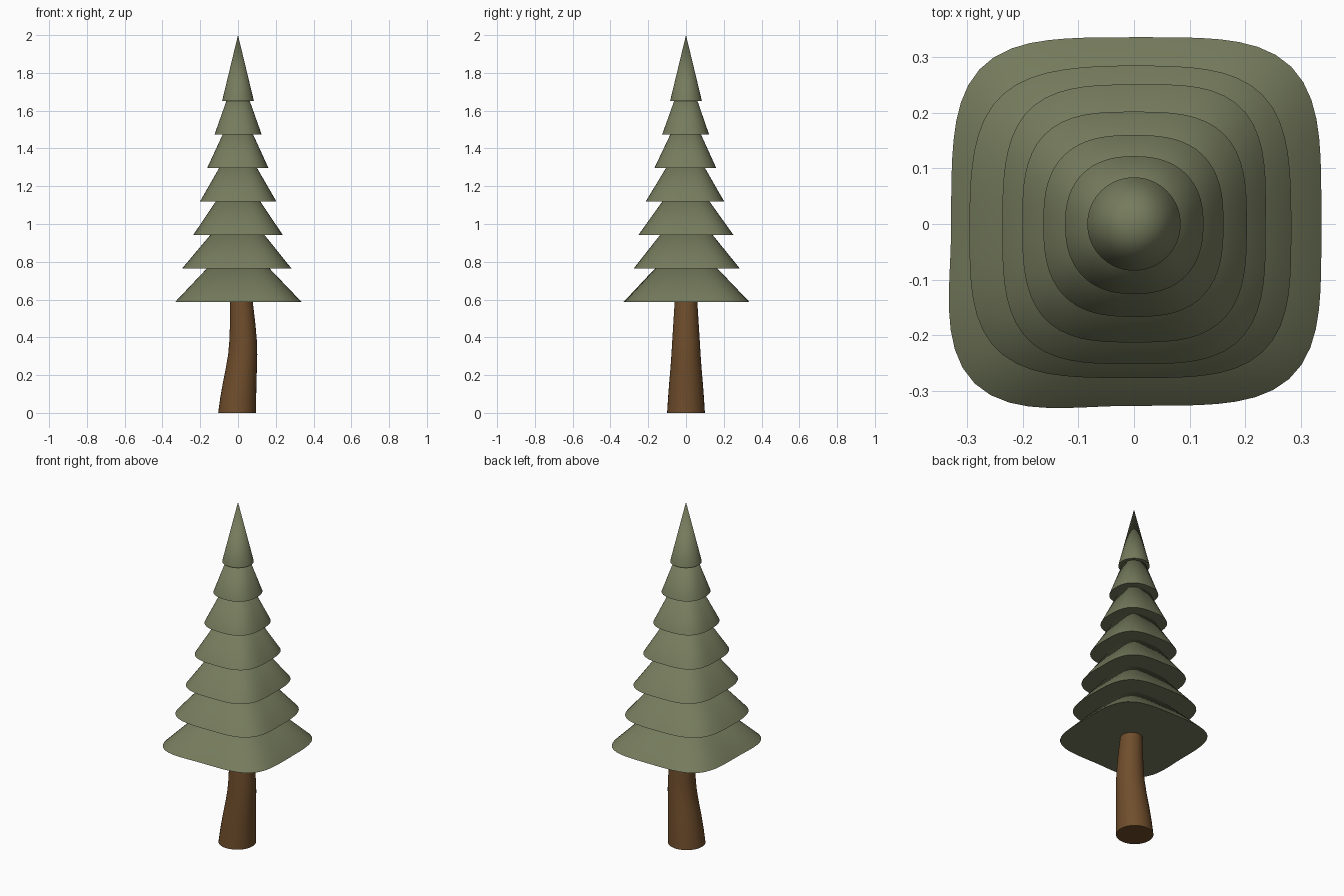
import bpy, bmesh, math

if "Cube" in bpy.data.objects:
    bpy.data.objects.remove(bpy.data.objects["Cube"])


def material(name, rgb):
    m = bpy.data.materials.new(name)
    m.diffuse_color = (*rgb, 1)
    m.use_nodes = True
    m.node_tree.nodes["Principled BSDF"].inputs["Base Color"].default_value = m.diffuse_color
    return m


def finish(bm, name, mat):
    bmesh.ops.recalc_face_normals(bm, faces=bm.faces[:])
    me = bpy.data.meshes.new(name)
    bm.to_mesh(me)
    bm.free()
    me.materials.append(mat)
    ob = bpy.data.objects.new(name, me)
    bpy.context.collection.objects.link(ob)
    bpy.ops.object.select_all(action='DESELECT')
    ob.select_set(True)
    bpy.context.view_layer.objects.active = ob
    bpy.ops.object.shade_smooth_by_angle(angle=math.radians(40))


def bridge(bm, a, b):
    for i in range(len(a)):
        j = (i + 1) % len(a)
        bm.faces.new((a[i], a[j], b[j], b[i]))


def branch_tier(name, z, right, back, left, front, power, corners, height, mat, sides=72):
    """Capped cone on a rounded-square outline with slightly uneven corners."""
    bm = bmesh.new()
    rim = []
    for i in range(sides):
        t = 2 * math.pi * i / sides
        c, s = math.cos(t), math.sin(t)
        a = right if c > 0 else left
        b = back if s > 0 else front
        r = (abs(c / a) ** power + abs(s / b) ** power) ** (-1 / power)
        r *= 1 + (corners[i * 4 // sides] - 1) * math.sin(2 * t) ** 2
        rim.append(bm.verts.new((r * c, r * s, z)))
    tip = bm.verts.new((0, 0, z + height))
    for i in range(sides):
        bm.faces.new((rim[i], rim[(i + 1) % sides], tip))
    bm.faces.new(rim)
    finish(bm, name, mat)


def trunk(profile, mat, sides=32):
    bm = bmesh.new()
    rings = []
    for z, x, r in profile:
        rings.append([bm.verts.new((x + r * math.cos(2 * math.pi * i / sides),
                                    r * math.sin(2 * math.pi * i / sides), z))
                      for i in range(sides)])
    for a, b in zip(rings, rings[1:]):
        bridge(bm, a, b)
    bm.faces.new(rings[0])
    bm.faces.new(rings[-1])
    finish(bm, "trunk", mat)


green = material("needles", (0.18, 0.20, 0.11))
brown = material("bark", (0.16, 0.075, 0.025))

# Bent, tapering trunk: height, x offset, radius
trunk([(0, -0.005, 0.1), (0.08, 0.001, 0.095), (0.16, 0.009, 0.089), (0.24, 0.018, 0.082),
       (0.31, 0.025, 0.077), (0.38, 0.027, 0.073), (0.46, 0.025, 0.068),
       (0.54, 0.021, 0.063), (0.65, 0.014, 0.056)], brown)

# Foliage tiers, bottom to top: right, back, left, front reach, squareness, corner factors
even = (1, 1, 1, 1)
tiers = [
    (0.337, 0.336, 0.329, 0.327, 4.0, (1.0, 0.995, 1.04, 1.0)),
    (0.283, 0.285, 0.296, 0.277, 3.6, (0.99, 0.98, 1.0, 1.0)),
    (0.237, 0.251, 0.237, 0.252, 3.4, (1.01, 0.99, 1.0, 1.0)),
    (0.203, 0.202, 0.201, 0.213, 3.1, even),
    (0.161, 0.160, 0.163, 0.167, 2.7, even),
    (0.125, 0.122, 0.124, 0.126, 2.35, even),
    (0.084, 0.084, 0.084, 0.084, 2.0, even),
]
for k, t in enumerate(tiers):
    z = 0.587 + 0.1775 * k
    branch_tier(f"branch_tier_{k + 1}", z, *t, 2 - z if k == 6 else 0.352, green)
